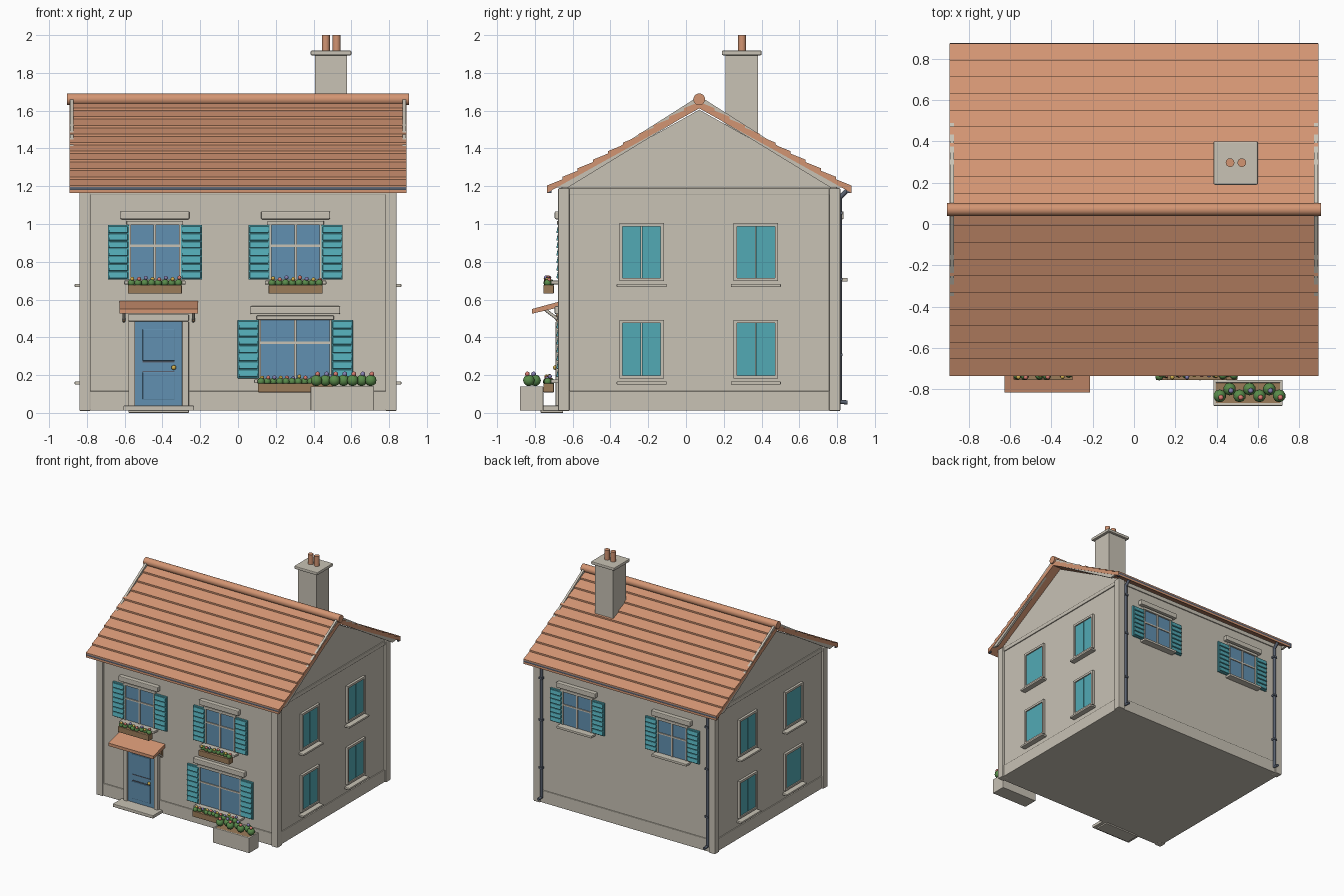
import bpy, bmesh, math, random
from mathutils import Matrix, Vector

if "Cube" in bpy.data.objects:
    bpy.data.objects.remove(bpy.data.objects["Cube"])

random.seed(4)


def material(name, rgb):
    m = bpy.data.materials.new(name)
    m.diffuse_color = (*rgb, 1)
    m.use_nodes = True
    m.node_tree.nodes["Principled BSDF"].inputs["Base Color"].default_value = m.diffuse_color
    return m


STONE = material("warm stone", (0.58, 0.54, 0.46))
TILE = material("terracotta", (0.65, 0.30, 0.17))
TEAL = material("teal paint", (0.085, 0.40, 0.46))
BLUE = material("glass and door blue", (0.12, 0.28, 0.44))
SLATE = material("slate metal", (0.10, 0.12, 0.16))
GREEN = material("leaf green", (0.10, 0.26, 0.07))
WOOD = material("planter wood", (0.33, 0.20, 0.10))
YELLOW = material("yellow", (0.65, 0.44, 0.08))
PINK = material("pink", (0.68, 0.20, 0.16))
LILAC = material("lilac", (0.24, 0.22, 0.45))
FLOWERS = [YELLOW, PINK, LILAC]
I = Matrix.Identity(4)


def finish(name, bm, mats, M=I, bevel=0):
    bmesh.ops.recalc_face_normals(bm, faces=bm.faces)
    me = bpy.data.meshes.new(name)
    bm.to_mesh(me)
    bm.free()
    for m in mats:
        me.materials.append(m)
    ob = bpy.data.objects.new(name, me)
    ob.matrix_world = M
    bpy.context.collection.objects.link(ob)
    if bevel:
        b = ob.modifiers.new("bevel", "BEVEL")
        b.width, b.segments = bevel, 2
    return ob


def boxes(name, mat, specs, M=I, bevel=0):
    """Each spec is x0, x1, y0, y1, z0, z1 and optionally a tilt about x."""
    bm = bmesh.new()
    for s in specs:
        x0, x1, y0, y1, z0, z1 = s[:6]
        t = Matrix.Translation(((x0 + x1) / 2, (y0 + y1) / 2, (z0 + z1) / 2))
        t = t @ Matrix.Rotation(s[6] if len(s) > 6 else 0, 4, "X")
        t = t @ Matrix.Diagonal((x1 - x0, y1 - y0, z1 - z0, 1))
        bmesh.ops.create_cube(bm, size=1, matrix=t)
    return finish(name, bm, [mat], M, bevel)


def extrude_x(name, mat, profile, x0, x1, M=I):
    """Extrude a (y, z) outline along x."""
    bm = bmesh.new()
    f = bm.faces.new([bm.verts.new((x0, y, z)) for y, z in profile])
    r = bmesh.ops.extrude_face_region(bm, geom=[f])
    verts = [v for v in r["geom"] if isinstance(v, bmesh.types.BMVert)]
    bmesh.ops.translate(bm, verts=verts, vec=(x1 - x0, 0, 0))
    return finish(name, bm, [mat], M)


def rod(name, mat, a, b, r, sides=16):
    a, b = Vector(a), Vector(b)
    d = b - a
    bm = bmesh.new()
    M = Matrix.Translation((a + b) / 2) @ d.to_track_quat("Z", "Y").to_matrix().to_4x4()
    bmesh.ops.create_cone(bm, cap_ends=True, segments=sides, radius1=r, radius2=r,
                          depth=d.length, matrix=M)
    for f in bm.faces:
        f.smooth = len(f.verts) == 4
    return finish(name, bm, [mat])


def balls(name, items, mats, M=I):
    """Each item is x, y, z, radius, material index."""
    bm = bmesh.new()
    for x, y, z, r, mi in items:
        old = set(bm.faces)
        bmesh.ops.create_icosphere(bm, subdivisions=2, radius=r, matrix=Matrix.Translation((x, y, z)))
        for f in set(bm.faces) - old:
            f.material_index = mi
            f.smooth = True
    return finish(name, bm, mats, M)


# House body with gables, plinth, wall-top band and corner posts
CY, HW, Y0, Y1 = 0.07, 0.82, -0.66, 0.80
extrude_x("house_walls", STONE, [(Y0, 0.012), (Y1, 0.012), (Y1, 1.195), (CY, 1.605), (Y0, 1.195)], -HW, HW)
e = 0.008
boxes("plinth_and_band", STONE, [(-HW - e, HW + e, Y0 - e, Y1 + e, 0.012, 0.115),
                                 (-HW - e, HW + e, Y0 - e, Y1 + e, 1.155, 1.19)], bevel=0.004)
boxes("corner_posts", STONE, [(sx * 0.81 - 0.03, sx * 0.81 + 0.03, y - 0.03, y + 0.03, 0.01, 1.19)
                              for sx in (-1, 1) for y in (Y0 + 0.013, Y1 - 0.013)], bevel=0.006)

# Roof slopes made of ten stepped tile courses
RUN, RISE, N = 0.805, 0.455, 10
for sgn, side in ((-1, "front"), (1, "back")):
    top = []
    for i in range(N):
        for t, lift in ((i / N, -0.002), ((i + 1) / N, 0.011)):
            top.append((CY + sgn * RUN * t, 1.648 - RISE * t + lift))
    under = [(CY + sgn * RUN, 1.612 - RISE + 0.008), (CY, 1.612)]
    extrude_x(side + "_roof", TILE, top + under, -0.893, 0.893)
    # Barge boards, a little steeper than the tiles
    for sx in (-1, 1):
        x = sx * 0.881
        extrude_x(side + "_barge_board", STONE,
                  [(CY, 1.678), (CY + sgn * 0.76, 1.195), (CY + sgn * 0.70, 1.19), (CY, 1.618)],
                  x - 0.009, x + 0.009)
    # Gutter with end brackets
    gy = CY + sgn * (RUN - 0.012)
    rod(side + "_gutter", SLATE, (-0.89, gy, 1.188), (0.89, gy, 1.188), 0.014)
    boxes(side + "_gutter_ends", SLATE, [(sx * 0.882 - 0.007, sx * 0.882 + 0.007, gy - 0.012, gy + 0.012, 1.165, 1.2)
                                         for sx in (-1, 1)])
rod("ridge_tile", TILE, (-0.905, CY, 1.66), (0.905, CY, 1.66), 0.031, 20)

# Chimney
boxes("chimney_stack", STONE, [(0.408, 0.578, 0.21, 0.38, 1.40, 1.895)])
boxes("chimney_cap", STONE, [(0.385, 0.60, 0.19, 0.40, 1.893, 1.918)], bevel=0.006)
for x in (0.465, 0.522):
    rod("chimney_pot", TILE, (x, 0.297, 1.91), (x, 0.297, 2.0), 0.021)

# Rear downpipes with shoes
for x in (-0.768, 0.768):
    rod("downpipe", SLATE, (x, 0.814, 0.06), (x, 0.814, 1.15), 0.012)
    rod("downpipe_bend", SLATE, (x, 0.814, 1.14), (x, 0.86, 1.185), 0.012)
    rod("downpipe_shoe", SLATE, (x, 0.805, 0.06), (x, 0.855, 0.055), 0.011)
    boxes("pipe_clips", SLATE, [(x - 0.016, x + 0.016, 0.797, 0.829, z, z + 0.015) for z in (0.3, 0.7, 1.05)])


def flower_box(M, w, z):
    h = w / 2
    boxes("flower_box", WOOD, [(-h, h, -0.095, -0.04, z - 0.047, z)], M, 0.003)
    items = []
    n = round(w / 0.034)
    for i in range(n):
        x = -h + w * (i + 0.5) / n
        items.append((x, -0.067 + random.uniform(-0.012, 0.012), z + 0.01, 0.02, 0))
        items.append((x + 0.005, -0.072 + random.uniform(-0.012, 0.012),
                      z + random.uniform(0.026, 0.04), 0.011, 1 + i % 3))
    balls("box_flowers", items, [GREEN] + FLOWERS, M)


def window(M, w, z0, z1, bar, flowers):
    """Shuttered window; local -y points out of the wall."""
    h = w / 2
    boxes("window_glass", BLUE, [(-h, h, -0.008, 0.01, z0, z1)], M)
    boxes("window_bars", STONE, [(-0.007, 0.007, -0.016, 0, z0, z1), (-h, h, -0.015, 0, bar - 0.006, bar + 0.006),
                                 (-h, -h + 0.01, -0.016, 0, z0, z1), (h - 0.01, h, -0.016, 0, z0, z1)], M)
    boxes("window_head", STONE, [(-h - 0.012, h + 0.012, -0.022, 0.01, z1, z1 + 0.022)], M, 0.003)
    boxes("lintel", STONE, [(-h - 0.045, h + 0.045, -0.035, 0.01, z1 + 0.03, z1 + 0.072)], M, 0.006)
    boxes("window_sill", STONE, [(-h - 0.025, h + 0.025, -0.055, 0.01, z0 - 0.025, z0 - 0.005)], M, 0.004)
    for s in (-1, 1):
        cx = s * (h + 0.056)
        frame = [(cx - 0.056, cx + 0.056, -0.014, 0.005, z0, z1)]
        n = 7
        step = (z1 - z0 - 0.01) / n
        slats = [(cx - 0.05, cx + 0.05, -0.023, -0.011, z0 + 0.007 + i * step, z0 + 0.001 + (i + 1) * step, -0.22)
                 for i in range(n)]
        boxes("shutter", TEAL, frame + slats, M, 0.003)
    if flowers:
        flower_box(M, w + 0.01, z0 - 0.027)


def on_wall(x, y, deg):
    return Matrix.Translation((x, y, 0)) @ Matrix.Rotation(math.radians(deg), 4, "Z")


# Front and rear windows
for x in (-0.44, 0.305):
    window(on_wall(x, Y0, 0), 0.275, 0.705, 0.995, 0.885, True)
window(on_wall(0.303, Y0, 0), 0.385, 0.183, 0.493, 0.372, True)
for x in (-0.44, 0.44):
    window(on_wall(x, Y1, 180), 0.275, 0.72, 0.995, 0.885, False)

# Side windows with closed teal panels
for wx, deg in ((HW, 90), (-HW, -90)):
    for y in (-0.235, 0.37):
        M = on_wall(wx, y, deg)
        for z0, z1 in ((0.197, 0.475), (0.713, 0.988)):
            boxes("side_panels", TEAL, [(-0.1, -0.003, -0.01, 0.01, z0, z1), (0.001, 0.1, -0.01, 0.01, z0, z1)], M)
            boxes("side_frame", STONE, [(-0.118, -0.1, -0.02, 0.01, z0 - 0.015, z1 + 0.018),
                                        (0.1, 0.118, -0.02, 0.01, z0 - 0.015, z1 + 0.018),
                                        (-0.1, 0.1, -0.02, 0.01, z1, z1 + 0.018),
                                        (-0.1, 0.1, -0.02, 0.01, z0 - 0.015, z0)], M)
            boxes("side_sill", STONE, [(-0.132, 0.132, -0.045, 0.01, z0 - 0.047, z0 - 0.03)], M, 0.004)

# Front door, surround and step
D = on_wall(-0.42, Y0, 0)
boxes("door_surround", STONE, [(-0.16, -0.124, -0.03, 0.01, 0.03, 0.485), (0.124, 0.16, -0.03, 0.01, 0.03, 0.485),
                               (-0.16, 0.16, -0.03, 0.01, 0.485, 0.522)], D, 0.005)
boxes("door", BLUE, [(-0.124, 0.124, -0.018, 0.01, 0.03, 0.485)], D)
boxes("door_panels", BLUE, [(-0.085, 0.085, -0.025, 0, 0.07, 0.215), (-0.085, 0.085, -0.025, 0, 0.275, 0.445)], D, 0.004)
boxes("letter_plate", SLATE, [(-0.085, 0.085, -0.022, -0.01, z, z + 0.006) for z in (0.217, 0.268)], D)
balls("door_knob", [(0.08, -0.032, 0.24, 0.013, 0)], [YELLOW], D)
boxes("door_step", STONE, [(-0.187, 0.187, -0.13, 0.01, 0.012, 0.038), (-0.16, 0.16, -0.11, 0.01, 0, 0.014)], D, 0.004)

# Tiled canopy on two brackets
extrude_x("door_canopy", TILE, [(-0.155, 0.525), (-0.155, 0.55), (0, 0.592), (0, 0.562)], -0.208, 0.208, D)
for x in (-0.604, -0.236):
    rod("canopy_bracket", STONE, (x, -0.665, 0.485), (x, -0.75, 0.55), 0.008, 8)
    boxes("bracket_plate", WOOD, [(x - 0.006, x + 0.006, -0.685, -0.655, 0.485, 0.56)])

# Stone planter with shrubs
PX0, PX1, PY0, PY1 = 0.384, 0.72, -0.88, -0.755
boxes("planter", STONE, [(PX0, PX1, PY0, PY0 + 0.014, 0.012, 0.14), (PX0, PX1, PY1 - 0.014, PY1, 0.012, 0.14),
                         (PX0, PX0 + 0.014, PY0, PY1, 0.012, 0.14), (PX1 - 0.014, PX1, PY0, PY1, 0.012, 0.14),
                         (PX0, PX1, PY0, PY1, 0.012, 0.10)], bevel=0.004)
boxes("planter_soil", WOOD, [(PX0 + 0.005, PX1 - 0.005, PY0 + 0.005, PY1 - 0.005, 0.1, 0.136)])
items = []
for i in range(7):
    x = 0.415 + i * 0.048
    y = -0.817 + (0.018 if i % 2 else -0.015)
    items.append((x, y, 0.172, 0.031, 0))
    items.append((x + 0.006, y - 0.008, 0.206, 0.013, 2 + i % 2))
balls("planter_shrubs", items, [GREEN] + FLOWERS)
